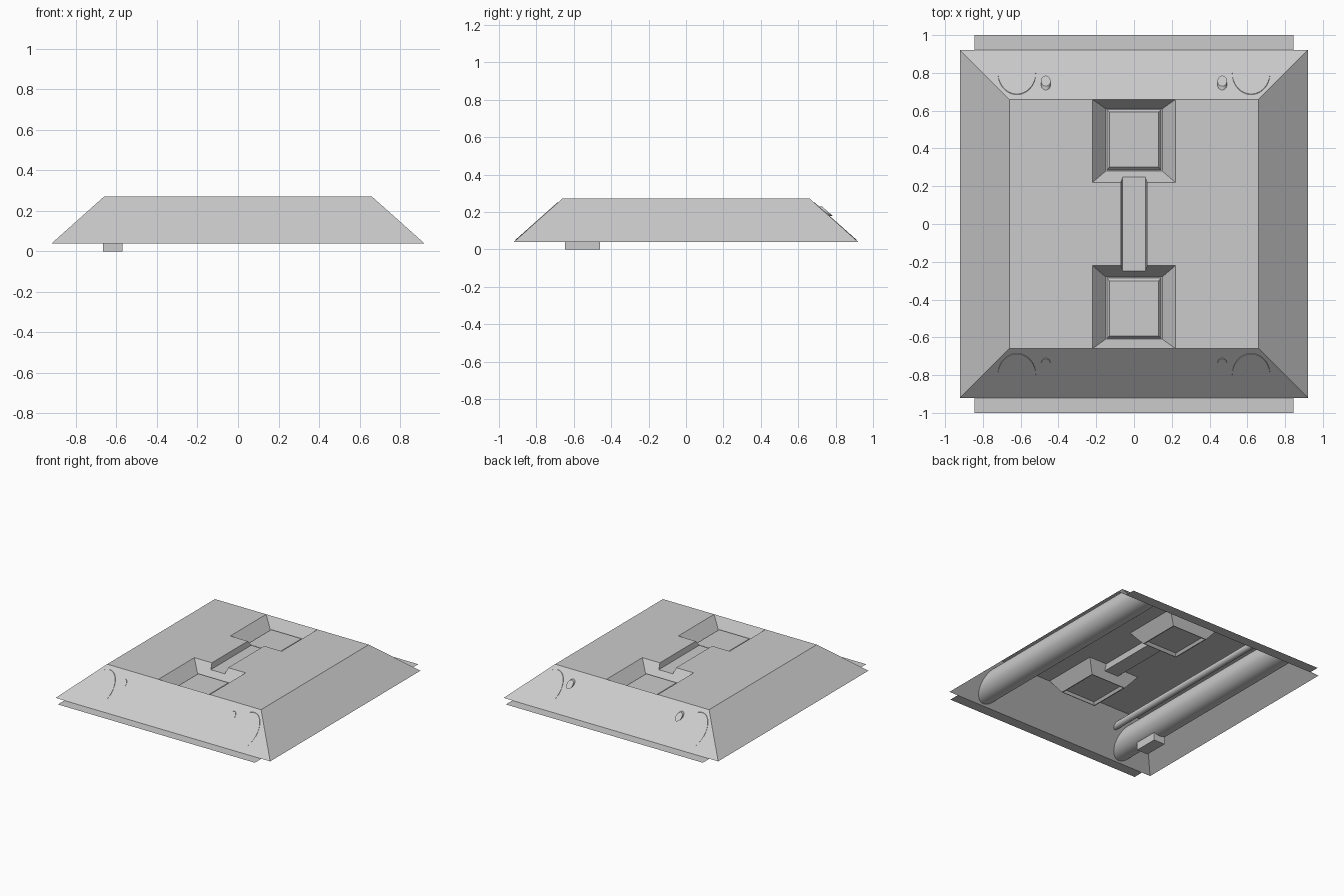
import bpy, bmesh, math
from mathutils import Matrix

if "Cube" in bpy.data.objects:
    bpy.data.objects.remove(bpy.data.objects["Cube"])

BASE, TOP = 0.92, 0.66          # half widths of the tapered shell
Z0, Z1 = 0.04, 0.272            # rim and deck heights
PIT_Z, PAD_Z, CH_Z = 0.185, 0.203, 0.232
K = (BASE - TOP) / (Z1 - Z0)    # run of the slope per unit height


def finish(name, bm):
    me = bpy.data.meshes.new(name)
    bm.to_mesh(me)
    bm.free()
    ob = bpy.data.objects.new(name, me)
    bpy.context.collection.objects.link(ob)
    return ob


def face(bm, *pts):
    # every sheet of the shell faces upward
    f = bm.faces.new([bm.verts.new(p) for p in pts])
    f.normal_update()
    if f.normal.z < 0:
        f.normal_flip()


def rect(x0, x1, y0, y1, z):
    return [(x0, y0, z), (x1, y0, z), (x1, y1, z), (x0, y1, z)]


def taper(bm, a, b, skip=()):
    # sloped walls between two rectangles
    for i in range(4):
        if i not in skip:
            j = (i + 1) % 4
            face(bm, a[i], a[j], b[j], b[i])


# Tapered shell, open underneath
bm = bmesh.new()
taper(bm, rect(-BASE, BASE, -BASE, BASE, Z0), rect(-TOP, TOP, -TOP, TOP, Z1))
IN, OUT = 0.22, TOP
ch_end = IN + 0.06 * (Z1 - CH_Z) / (Z1 - PIT_Z)
for s in (1, -1):
    # flat deck beside the recesses and the channel
    face(bm, *rect(s * 0.22, s * TOP, -TOP, TOP, Z1))
    face(bm, *rect(s * 0.07, s * 0.22, -IN, IN, Z1))
    # channel wall
    face(bm, (s * 0.07, -IN, Z1), (s * 0.07, IN, Z1),
         (s * 0.06, ch_end, CH_Z), (s * 0.06, -ch_end, CH_Z))
    # square recess with a raised pad on its floor
    rim = rect(-0.22, 0.22, s * IN, s * OUT, Z1)
    floor = rect(-0.15, 0.15, s * 0.28, s * 0.61, PIT_Z)
    pad_low = rect(-0.143, 0.143, s * 0.285, s * 0.605, PIT_Z)
    pad_top = rect(-0.13, 0.13, s * 0.302, s * 0.592, PAD_Z)
    taper(bm, rim, floor, skip=(0,))
    taper(bm, floor, pad_low)
    taper(bm, pad_low, pad_top)
    face(bm, *pad_top)
    # recess wall notched by the channel
    face(bm, rim[0], (-0.07, s * IN, Z1), (-0.06, s * ch_end, CH_Z),
         (0.06, s * ch_end, CH_Z), (0.07, s * IN, Z1), rim[1], floor[1], floor[0])
face(bm, *rect(-0.06, 0.06, -ch_end, ch_end, CH_Z))
bmesh.ops.remove_doubles(bm, verts=bm.verts, dist=1e-5)
finish("tapered_shell", bm)

# Thin flanges along front and back
bm = bmesh.new()
for s in (1, -1):
    face(bm, *rect(-0.845, 0.845, s * BASE, s, Z0))
finish("end_flanges", bm)


# Pipes running front to back, ends cut parallel to the slopes
def pipe(name, x, z, r, front, back, n):
    bm = bmesh.new()
    bmesh.ops.create_cone(bm, cap_ends=True, segments=n, radius1=r, radius2=r, depth=1,
                          matrix=Matrix.Translation((x, 0, z)) @ Matrix.Rotation(math.pi / 2, 4, 'X'))
    for v in bm.verts:
        reach = TOP + (Z1 - v.co.z) * K
        v.co.y = reach + back if v.co.y > 0 else -reach - front
    for f in bm.faces:
        f.smooth = len(f.verts) == 4
    for e in bm.edges:
        e.smooth = all(f.smooth for f in e.link_faces)
    finish(name, bm)


for side, s in (("left", -1), ("right", 1)):
    pipe("large_pipe_" + side, s * 0.62, 0.15, 0.1, 0.004, 0.004, 48)
    pipe("small_pipe_" + side, s * 0.467, 0.203, 0.025, 0.004, 0.02, 24)

# Small foot block underneath
bm = bmesh.new()
bmesh.ops.create_cube(bm, size=1, matrix=Matrix.Translation((-0.618, -0.553, 0.03))
                      @ Matrix.Diagonal((0.095, 0.187, 0.06, 1)))
finish("foot_block", bm)
